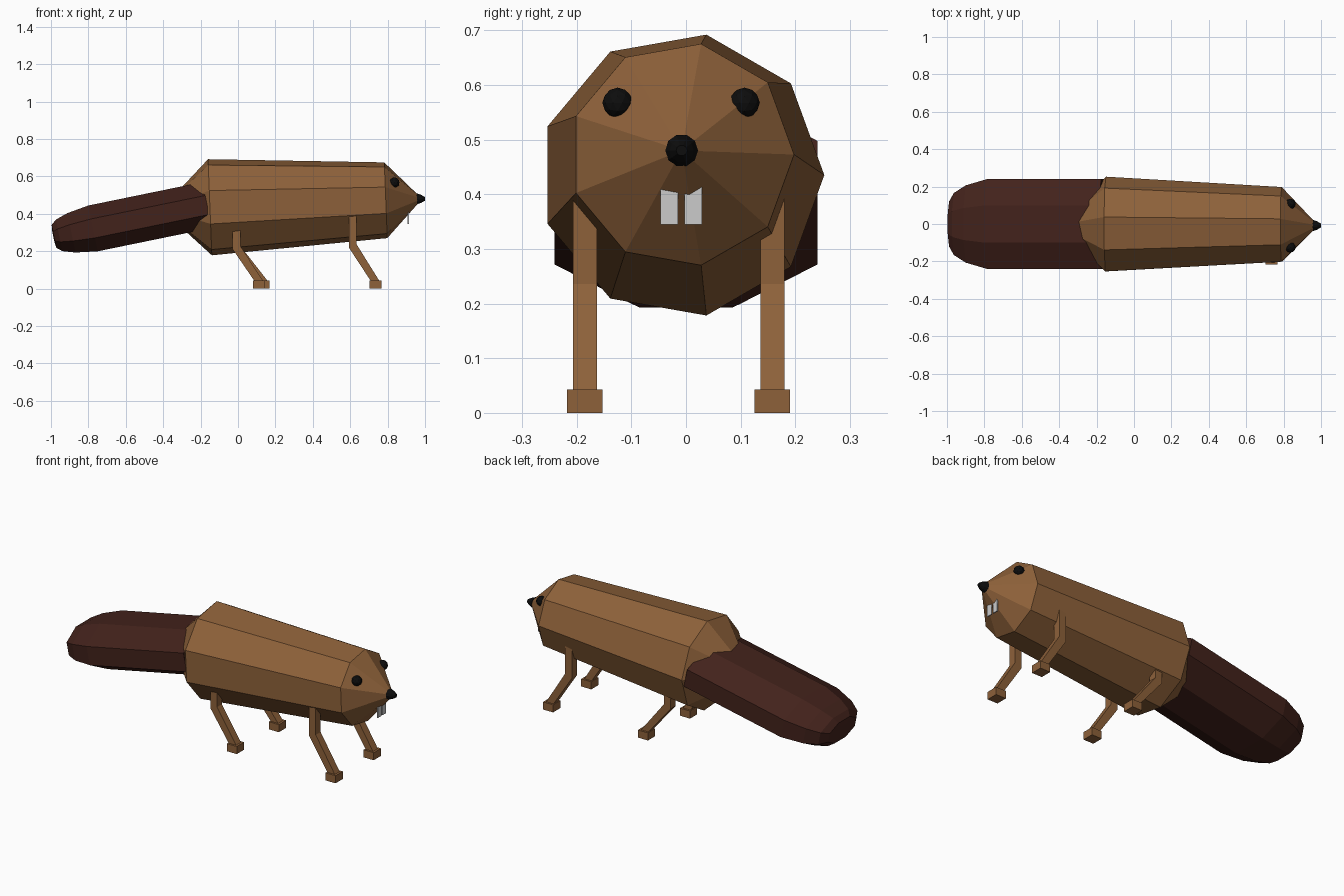
import bpy, bmesh, math
from mathutils import Vector

if "Cube" in bpy.data.objects:
    bpy.data.objects.remove(bpy.data.objects["Cube"])


def material(name, rgb):
    m = bpy.data.materials.new(name)
    m.diffuse_color = (*rgb, 1)
    m.use_nodes = True
    m.node_tree.nodes["Principled BSDF"].inputs["Base Color"].default_value = m.diffuse_color
    return m


fur = material("fur", (0.27, 0.12, 0.042))
dark = material("dark_skin", (0.055, 0.016, 0.011))
black = material("black", (0.004, 0.004, 0.004))


def finish(name, bm, mat=None):
    bmesh.ops.recalc_face_normals(bm, faces=bm.faces)
    me = bpy.data.meshes.new(name)
    bm.to_mesh(me)
    bm.free()
    ob = bpy.data.objects.new(name, me)
    bpy.context.collection.objects.link(ob)
    if mat:
        me.materials.append(mat)
    return ob


def loft(name, stations, sides, axis, mat, squash=1.0, phase=0.0):
    """Stack rings (centre x, centre z, radius) square to a tilted axis; radius 0 is a tip."""
    bm = bmesh.new()
    d = Vector((axis[0], 0, axis[1])).normalized()
    up = Vector((-d.z, 0, d.x))
    if up.z < 0:
        up = -up
    rings = []
    for x, z, r in stations:
        c = Vector((x, YC if mat != dark else 0, z))
        if r == 0:
            rings.append([bm.verts.new(c)])
            continue
        rings.append([])
        for i in range(sides):
            a = phase + math.tau * i / sides
            p = c + Vector((0, r * math.cos(a), 0)) + up * (r * squash * math.sin(a))
            rings[-1].append(bm.verts.new(p))
    for a, b in zip(rings, rings[1:]):
        for i in range(sides):
            j = (i + 1) % sides
            if len(a) == 1:
                bm.faces.new((a[0], b[i], b[j]))
            elif len(b) == 1:
                bm.faces.new((a[i], a[j], b[0]))
            else:
                bm.faces.new((a[i], a[j], b[j], b[i]))
    for r in (rings[0], rings[-1]):
        if len(r) > 1:
            bm.faces.new(r)
    return finish(name, bm, mat)


def slab(name, profile, y0, y1, mat=None):
    """Extrude an xz profile from y0 to y1."""
    bm = bmesh.new()
    f = bm.faces.new([bm.verts.new((x, y0, z)) for x, z in profile])
    ext = bmesh.ops.extrude_face_region(bm, geom=[f])["geom"]
    bmesh.ops.translate(bm, vec=(0, y1 - y0, 0),
                        verts=[v for v in ext if isinstance(v, bmesh.types.BMVert)])
    return finish(name, bm, mat)


def rect(x0, x1, z0, z1):
    return [(x0, z0), (x1, z0), (x1, z1), (x0, z1)]


YC = -0.008  # body axis

# Body: nine-sided barrel with pointed ends
loft("body", [(-0.41, 0.425, 0), (-0.15, 0.435, 0.261), (0.79, 0.4725, 0.2057), (0.985, 0.48, 0)],
     9, (1, 0.04), fur)

# Nose
loft("nose", [(0.945, 0.48, 0.018), (0.958, 0.48, 0.03), (0.98, 0.48, 0.022), (1.0, 0.48, 0.01)],
     10, (1, 0), black)

# Tail: flattened octagonal paddle with a rounded end
ax = Vector((-0.98, -0.201)).normalized()
cap = Vector((-0.775, 0.322))
stations = [(-0.165, 0.447, 0.26)]
for s, k in ((0, 1), (0.118, 0.86), (0.185, 0.69), (0.213, 0.5), (0.217, 0.25)):
    p = cap + ax * s
    stations.append((p.x, p.y, 0.26 * k))
loft("tail", stations, 8, ax, dark, squash=0.52, phase=math.pi / 8)

# Eyes
for side, y in (("right", -0.125), ("left", 0.107)):
    bm = bmesh.new()
    bmesh.ops.create_icosphere(bm, subdivisions=2, radius=0.028)
    bmesh.ops.translate(bm, verts=bm.verts, vec=(0.836, y, 0.567))
    finish(side + "_eye", bm, black)

# Teeth
for side, y in (("right", -0.047), ("left", -0.003)):
    slab(side + "_tooth", rect(0.907, 0.913, 0.345, 0.43), y, y + 0.032)

# Legs: upright thigh, slanted shin and a block foot
for end, x, top, bend in (("front", 0.6135, 0.41, 0.228), ("rear", -0.0085, 0.35, 0.22)):
    for side, y in (("right", -0.185), ("left", 0.158)):
        dx = 0.025 if (end, side) == ("rear", "left") else 0
        leg = [(x - 0.021, top), (x + 0.021, top), (x + 0.021, bend + 0.008),
               (x + 0.143 + dx, 0.04), (x + 0.097 + dx, 0.04), (x - 0.021, bend - 0.008)]
        slab(f"{end}_{side}_leg", leg, y - 0.022, y + 0.022, fur)
        slab(f"{end}_{side}_foot", rect(x + 0.09 + dx, x + 0.153 + dx, 0, 0.043),
             y - 0.0325, y + 0.0325, fur)
